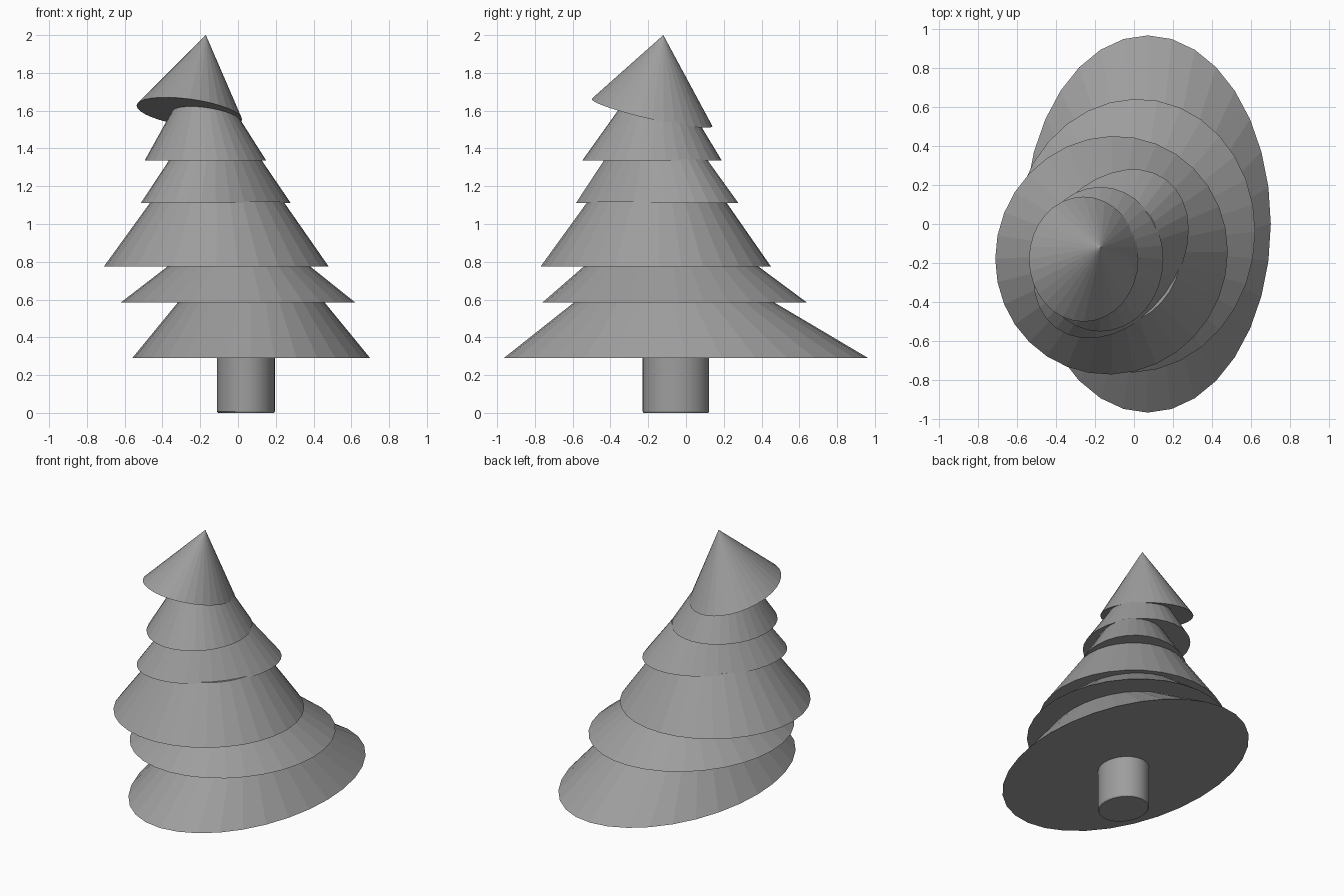
import bpy, bmesh, math

if "Cube" in bpy.data.objects:
    bpy.data.objects.remove(bpy.data.objects["Cube"])

SIDES = 32

# Dark grey for the whole tree
grey = bpy.data.materials.new("dark_grey")
grey.diffuse_color = (0.34, 0.34, 0.34, 1)
grey.use_nodes = True
grey.node_tree.nodes["Principled BSDF"].inputs["Base Color"].default_value = grey.diffuse_color


def ring(bm, box, z, skew=0, tilt=(0, 0)):
    """Elliptical loop filling box (x0, x1, y0, y1); skew turns it towards the
    x = y diagonal, tilt is the slope in x and y."""
    x0, x1, y0, y1 = box
    verts = []
    for i in range(SIDES):
        a = 2 * math.pi * i / SIDES
        dx = (x1 - x0) / 2 * math.cos(a)
        dy = (y1 - y0) / 2 * math.sin(a + skew)
        verts.append(bm.verts.new(((x0 + x1) / 2 + dx, (y0 + y1) / 2 + dy,
                                   z + tilt[0] * dx + tilt[1] * dy)))
    return verts


def finish(bm, name, smooth=False):
    bmesh.ops.recalc_face_normals(bm, faces=bm.faces[:])
    mesh = bpy.data.meshes.new(name)
    bm.to_mesh(mesh)
    bm.free()
    mesh.materials.append(grey)
    obj = bpy.data.objects.new(name, mesh)
    bpy.context.collection.objects.link(obj)
    if smooth:
        bpy.ops.object.select_all(action='DESELECT')
        bpy.context.view_layer.objects.active = obj
        obj.select_set(True)
        bpy.ops.object.shade_smooth_by_angle(angle=math.radians(30))
    return obj


def loft(name, sections, skew=0, smooth=False):
    """Closed solid through a stack of (box, z) sections."""
    bm = bmesh.new()
    loops = [ring(bm, box, z, skew) for box, z in sections]
    for a, b in zip(loops, loops[1:]):
        for i in range(SIDES):
            j = (i + 1) % SIDES
            bm.faces.new((a[i], a[j], b[j], b[i]))
    bm.faces.new(loops[0])
    bm.faces.new(loops[-1])
    return finish(bm, name, smooth)


# Trunk with a slightly rounded foot
loft("trunk", [
    ((-0.105, 0.19, -0.225, 0.118), 0.0),
    ((-0.112, 0.195, -0.23, 0.123), 0.008),
    ((-0.112, 0.195, -0.23, 0.123), 0.32),
], smooth=True)

# Branch tiers: wide bottom outline, bottom z, narrow top outline, top z, skew
tiers = [
    ((-0.56, 0.70, -0.965, 0.965), 0.29, (-0.31, 0.45, -0.58, 0.45), 0.595, 0),
    ((-0.62, 0.62, -0.76, 0.64), 0.585, (-0.36, 0.37, -0.53, 0.37), 0.785, 0.03),
    ((-0.71, 0.48, -0.77, 0.45), 0.775, (-0.46, 0.24, -0.52, 0.21), 1.12, 0.03),
    ((-0.515, 0.28, -0.585, 0.28), 1.11, (-0.36, 0.12, -0.43, 0.11), 1.345, 0.29),
    ((-0.495, 0.15, -0.55, 0.19), 1.335, (-0.32, -0.05, -0.325, 0.0), 1.65, 0),
]
for n, (low, z0, high, z1, skew) in enumerate(tiers, 1):
    loft(f"branch_tier_{n}", [(low, z0), (high, z1)], skew)

# Tilted cone at the tip
bm = bmesh.new()
base = ring(bm, (-0.537, 0.022, -0.50, 0.14), 1.59, 0, (-0.13, -0.225))
apex = bm.verts.new((-0.17, -0.12, 2.0))
for i in range(SIDES):
    bm.faces.new((base[i], base[(i + 1) % SIDES], apex))
bm.faces.new(base)
finish(bm, "tree_tip")
